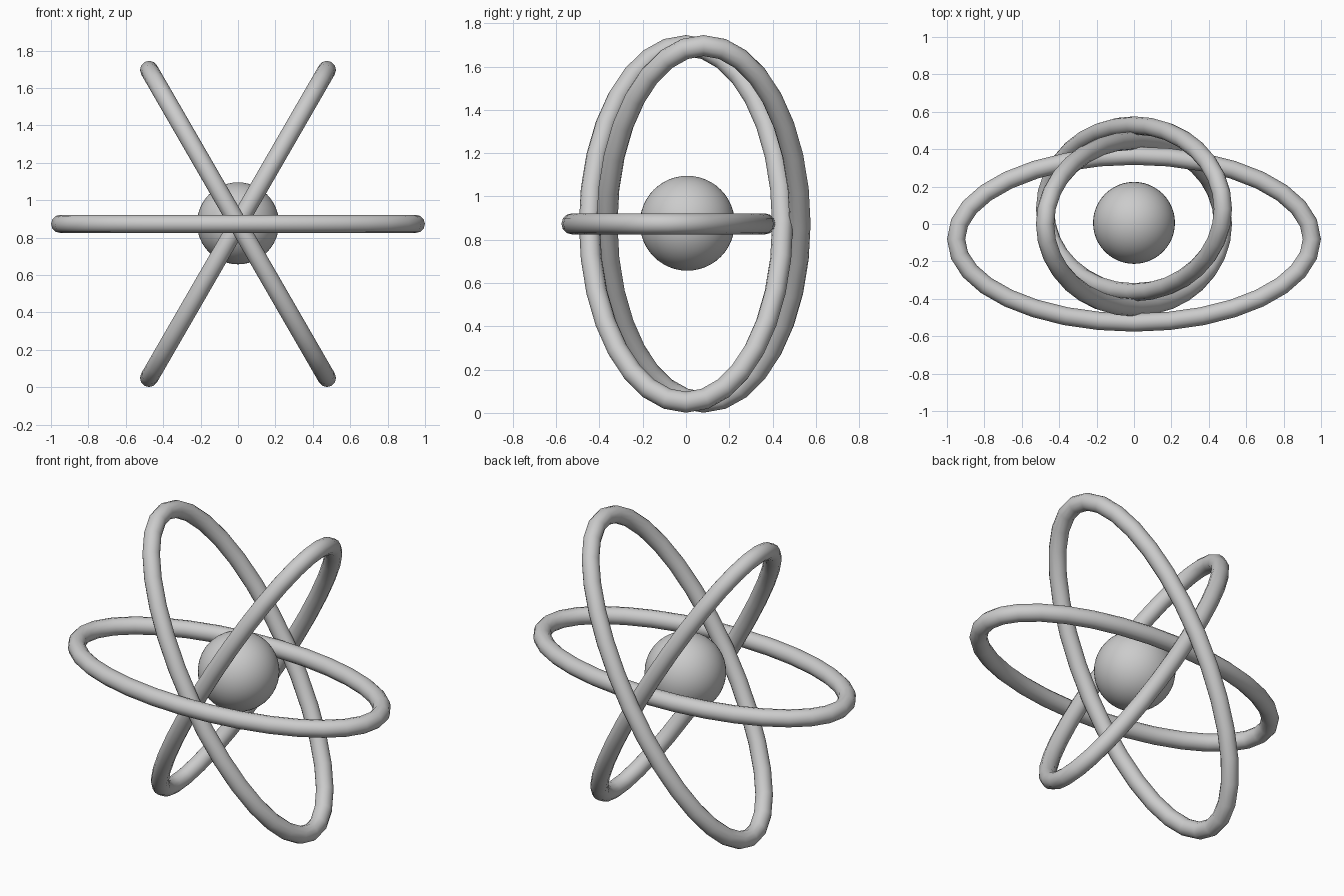
import bpy
from math import sin, cos, pi, radians

if "Cube" in bpy.data.objects:
    bpy.data.objects.remove(bpy.data.objects["Cube"])

CZ = 0.873            # height of the common centre
A, B, TUBE = 0.951, 0.446, 0.0485
SEGS = 32


def orbit(name, y, tilt):
    """Elliptical tube of constant thickness, tilted about the y axis."""
    cu = bpy.data.curves.new(name, 'CURVE')
    cu.dimensions = '3D'
    cu.bevel_depth = TUBE
    cu.bevel_resolution = 4
    sp = cu.splines.new('POLY')
    sp.points.add(SEGS - 1)
    for i, p in enumerate(sp.points):
        t = 2 * pi * i / SEGS
        p.co = (A * cos(t), B * sin(t), 0, 1)
    sp.use_cyclic_u = True
    sp.use_smooth = True
    ob = bpy.data.objects.new(name, cu)
    ob.location = (0, y, CZ)
    ob.rotation_euler = (0, radians(tilt), 0)
    bpy.context.collection.objects.link(ob)
    # turn the curve into a mesh
    bpy.ops.object.select_all(action='DESELECT')
    ob.select_set(True)
    bpy.context.view_layer.objects.active = ob
    bpy.ops.object.convert(target='MESH')
    bpy.ops.object.shade_smooth()


# three orbits, slightly staggered in depth
orbit("orbit_level", -0.081, 0)
orbit("orbit_leaning_right", 0.081, -60)
orbit("orbit_leaning_left", 0.0, 60)

# central ball
bpy.ops.mesh.primitive_uv_sphere_add(segments=48, ring_count=24, radius=0.219,
                                     location=(0, 0.006, CZ + 0.003))
bpy.context.object.name = "nucleus"
bpy.ops.object.shade_smooth()
